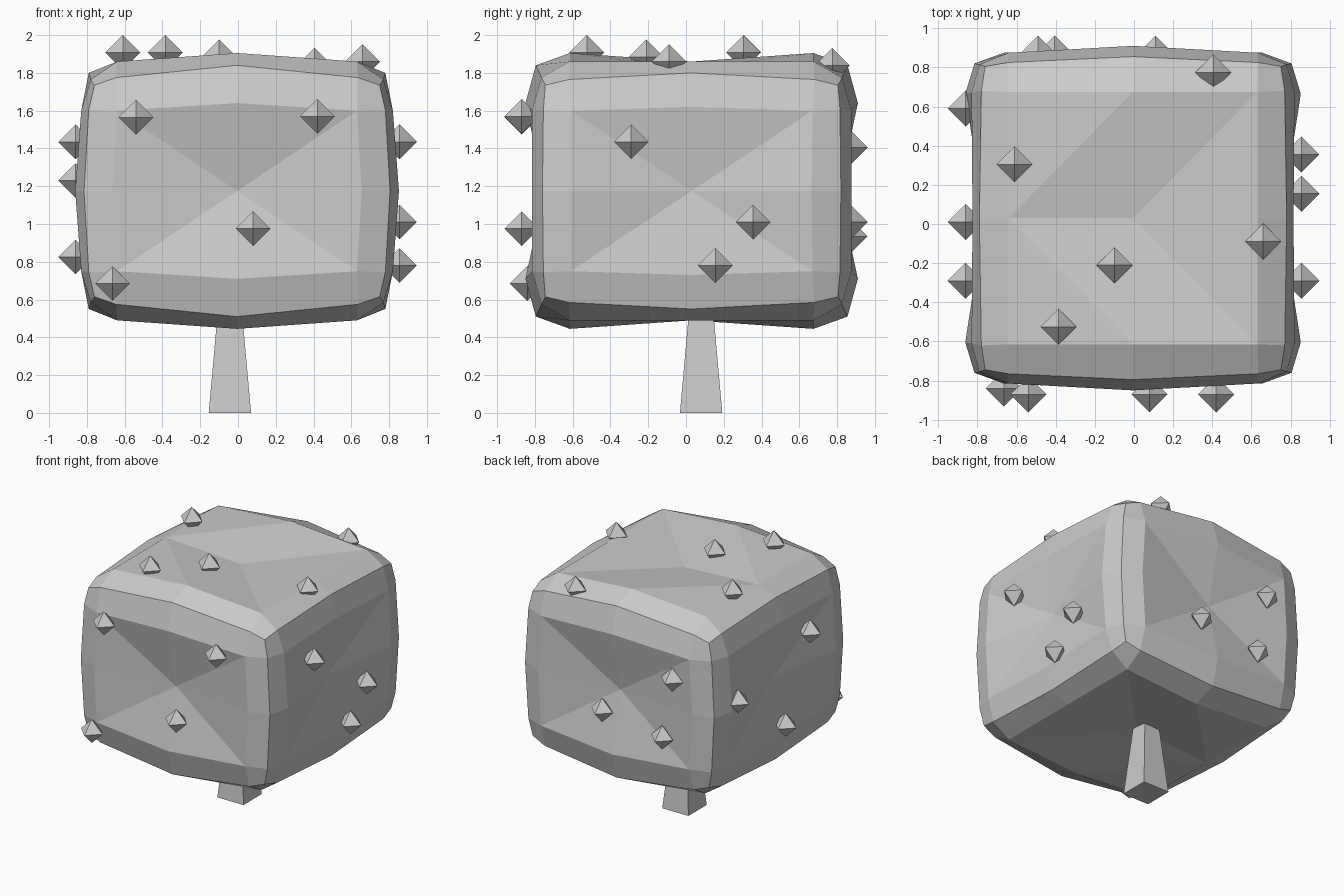
import bpy, bmesh
from itertools import product
from mathutils import Vector

if "Cube" in bpy.data.objects:
    bpy.data.objects.remove(bpy.data.objects["Cube"])

CENTRE = Vector((-0.005, 0.03, 1.175))


def finish(name, bm):
    bmesh.ops.recalc_face_normals(bm, faces=bm.faces)
    mesh = bpy.data.meshes.new(name)
    bm.to_mesh(mesh)
    bm.free()
    obj = bpy.data.objects.new(name, mesh)
    bpy.context.collection.objects.link(obj)
    return obj


# One octant of the crown: grid step per axis (0 middle, 1 ring, 2 edge) -> offset
OCTANT = {
    # side faces
    (2, 0, 0): (0.76, 0, 0), (2, 1, 0): (0.857, 0.635, 0),
    (2, 0, 1): (0.82, 0, 0.445), (2, 1, 1): (0.825, 0.64, 0.425),
    # front and back faces
    (0, 2, 0): (0, 0.78, 0), (1, 2, 0): (0.66, 0.845, 0),
    (0, 2, 1): (0, 0.88, 0.465), (1, 2, 1): (0.635, 0.845, 0.425),
    # top and bottom faces
    (0, 0, 2): (0, 0, 0.65), (1, 0, 2): (0.635, 0, 0.685),
    (0, 1, 2): (0, 0.645, 0.73), (1, 1, 2): (0.635, 0.645, 0.685),
    # creases and corner
    (0, 2, 2): (0, 0.825, 0.665), (1, 2, 2): (0.64, 0.795, 0.60),
    (2, 0, 2): (0.785, 0, 0.625), (2, 1, 2): (0.775, 0.65, 0.59),
    (2, 2, 0): (0.81, 0.79, 0), (2, 2, 1): (0.785, 0.785, 0.43),
    (2, 2, 2): (0.755, 0.775, 0.56),
}

# Crown: puffy cube with dented faces, mirrored from the octant
bm = bmesh.new()
grid = {}
for key in product(range(-2, 3), repeat=3):
    off = OCTANT.get(tuple(abs(k) for k in key))
    if off:
        grid[key] = bm.verts.new(
            CENTRE + Vector([o if k >= 0 else -o for o, k in zip(off, key)]))
for axis, side in product(range(3), (-2, 2)):
    for u, v in product(range(-2, 2), repeat=2):
        corners = []
        for a, b in ((u, v), (u + 1, v), (u + 1, v + 1), (u, v + 1)):
            key = [a, b]
            key.insert(axis, side)
            corners.append(grid[tuple(key)])
        p, q, r, s = corners
        if u in (-1, 0) and v in (-1, 0):
            # diagonals run from the face middle out to the ring corners
            flip = (u != v) ^ (axis == 2 and u == -1)
            tris = ((p, q, s), (q, r, s)) if flip else ((p, q, r), (p, r, s))
            for t in tris:
                bm.faces.new(t)
        else:
            bm.faces.new(corners)
finish("crown", bm)

# Trunk: tapered square post
bm = bmesh.new()
bmesh.ops.create_cube(bm, size=1)
for vert in bm.verts:
    top = vert.co.z > 0
    half = 0.055 if top else 0.112
    vert.co = Vector((-0.043 + 2 * half * vert.co.x,
                      0.08 + 2 * half * vert.co.y, 0.64 if top else 0))
finish("trunk", bm)


# Fruits: small octahedra scattered over every side but the bottom
def fruit(name, pos, r=0.092):
    bm = bmesh.new()
    for axis, sign in product(range(3), (-r, r)):
        co = Vector(pos)
        co[axis] += sign
        bm.verts.new(co)
    bmesh.ops.convex_hull(bm, input=bm.verts)
    finish(name, bm)


FRUITS = {
    "front": [(-0.54, -0.87, 1.565), (0.42, -0.87, 1.57),
              (0.08, -0.87, 0.975), (-0.665, -0.84, 0.685)],
    "right": [(0.855, -0.29, 1.435), (0.855, 0.355, 1.01), (0.855, 0.155, 0.78)],
    "left": [(-0.86, -0.29, 1.435), (-0.86, 0.59, 1.23), (-0.86, 0.01, 0.825)],
    "back": [(-0.49, 0.87, 1.405), (-0.405, 0.87, 0.935), (0.11, 0.87, 1.01)],
    "top": [(-0.61, 0.305, 1.908), (0.405, 0.775, 1.84), (0.66, -0.09, 1.86),
            (-0.10, -0.21, 1.885), (-0.385, -0.525, 1.908)],
}
for side, spots in FRUITS.items():
    for i, pos in enumerate(spots, 1):
        fruit(f"{side}_fruit_{i}", pos)
